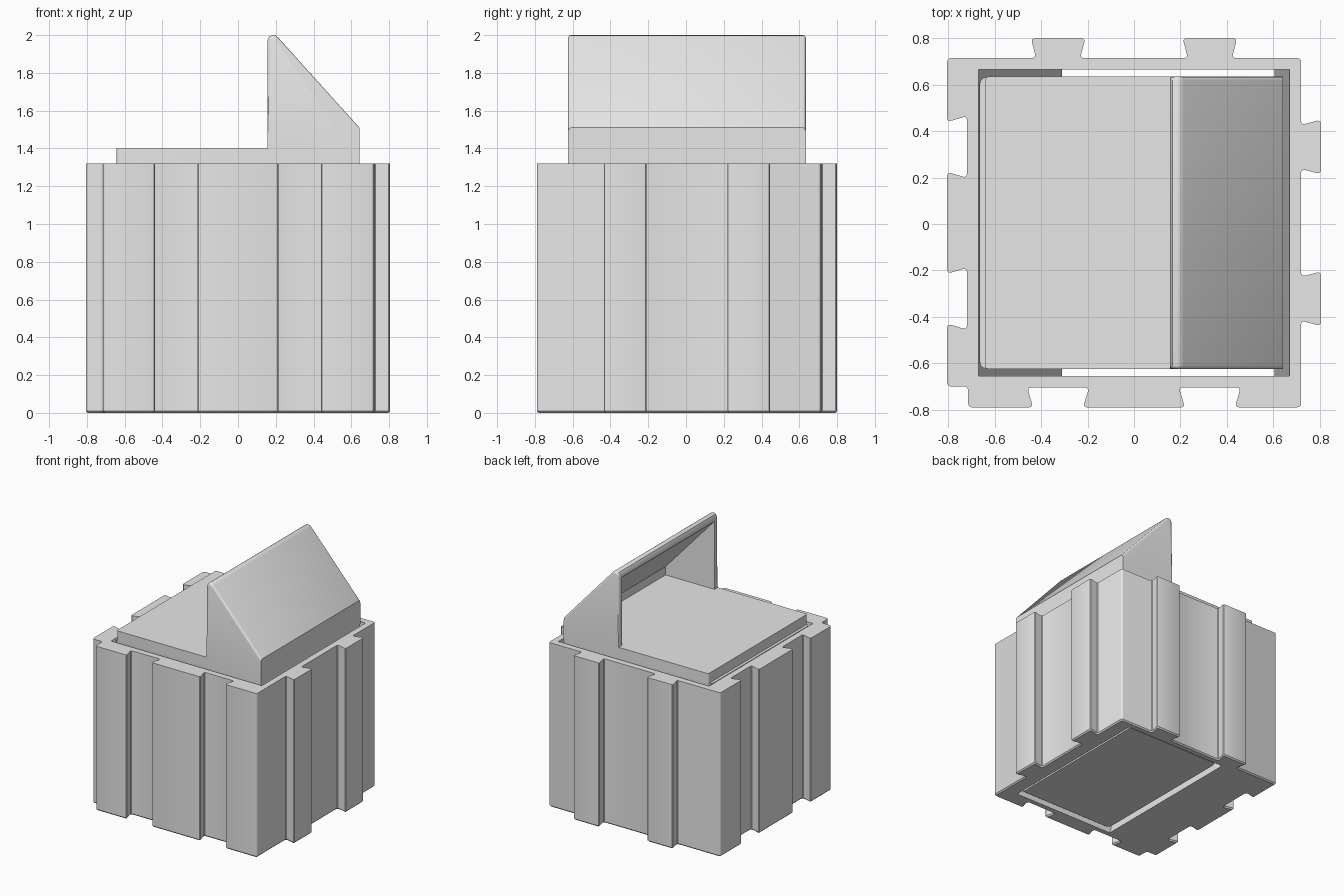
import bpy, bmesh
from mathutils import Vector

cube = bpy.data.objects.get("Cube")
if cube:
    bpy.data.objects.remove(cube, do_unlink=True)

grey = bpy.data.materials.new("plain_grey")
grey.use_nodes = True
grey.diffuse_color = (0.8, 0.8, 0.8, 1)
grey.node_tree.nodes["Principled BSDF"].inputs["Base Color"].default_value = (0.8, 0.8, 0.8, 1)

MID_Y = 0.005      # centre of the joints and the insert along y
RIM = 1.32         # top of the outer box
LID = 1.40         # top of the lid plate


def finish(name, bm):
    """Turn a bmesh into a named object."""
    bmesh.ops.recalc_face_normals(bm, faces=bm.faces)
    mesh = bpy.data.meshes.new(name)
    bm.to_mesh(mesh)
    bm.free()
    obj = bpy.data.objects.new(name, mesh)
    bpy.context.collection.objects.link(obj)
    mesh.materials.append(grey)
    return obj


def extrude(bm, points, offset):
    face = bm.faces.new([bm.verts.new(p) for p in points])
    result = bmesh.ops.extrude_face_region(bm, geom=[face])
    moved = [v for v in result["geom"] if isinstance(v, bmesh.types.BMVert)]
    bmesh.ops.translate(bm, verts=moved, vec=offset)


def prism(name, profile, half_width, rule=None, radius=0.0):
    """Extrude an xz profile along y and round the edges picked by the rule."""
    bm = bmesh.new()
    extrude(bm, [(x, MID_Y - half_width, z) for x, z in profile], (0, 2 * half_width, 0))
    if rule:
        edges = [e for e in bm.edges
                 if abs(e.verts[0].co.y - e.verts[1].co.y) < 0.001
                 and rule((e.verts[0].co + e.verts[1].co) / 2)]
        bmesh.ops.bevel(bm, geom=edges, offset=radius, segments=3, profile=0.5, affect='EDGES')
    return finish(name, bm)


def cut(obj, cutter):
    """Subtract the cutter and remove it."""
    mod = obj.modifiers.new("cut", 'BOOLEAN')
    mod.operation, mod.solver, mod.object = 'DIFFERENCE', 'EXACT', cutter
    bpy.context.view_layer.objects.active = obj
    bpy.ops.object.modifier_apply(modifier=mod.name)
    bpy.data.objects.remove(cutter, do_unlink=True)


def dovetails(centres, direction, neck, tip, depth):
    """Outline points of dovetails along one side; negative depth cuts a slot."""
    d = Vector(direction)
    out = Vector((d.y, -d.x))
    points = []
    for c in centres:
        c = Vector(c)
        points += [c - d * neck, c - d * tip + out * depth,
                   c + d * tip + out * depth, c + d * neck]
    return points


# Outer box: slots on the front and right-hand wall, matching tabs opposite
SPACING = 0.327
SLOT, TAB = (0.108, 0.133, -0.085), (0.095, 0.117, 0.085)
left, right, front, back = -0.805, 0.72, -0.79, 0.715
low, high = MID_Y - SPACING, MID_Y + SPACING
outline = [Vector((-0.715, front))]
outline += dovetails([(-SPACING, front), (SPACING, front)], (1, 0), *SLOT)
outline.append(Vector((right, front)))
outline += dovetails([(right, low), (right, high)], (0, 1), *TAB)
outline.append(Vector((right, back)))
outline += dovetails([(SPACING, back), (-SPACING, back)], (-1, 0), *TAB)
outline.append(Vector((left, back)))
outline += dovetails([(left, high), (left, low)], (0, -1), *SLOT)
outline += [Vector((left, -0.70)), Vector((-0.715, -0.70))]

flat = bmesh.new()
flat.faces.new([flat.verts.new((p.x, p.y, 0)) for p in outline])
bmesh.ops.bevel(flat, geom=flat.verts[:], offset=0.016, segments=3, profile=0.5, affect='VERTICES')
flat.faces.ensure_lookup_table()
rounded = [v.co.copy() for v in flat.faces[0].verts]
flat.free()

bm = bmesh.new()
extrude(bm, rounded, (0, 0, RIM))
bmesh.ops.recalc_face_normals(bm, faces=bm.faces)
base_edges = [e for e in bm.edges if all(v.co.z < 0.001 for v in e.verts)]
bmesh.ops.bevel(bm, geom=base_edges, offset=0.01, segments=1, affect='EDGES')
outer_box = finish("outer_box", bm)

# Tapered shaft through the box
shaft = prism("shaft_cutter", [(-0.307, -0.01), (0.604, -0.01), (0.671, RIM + 0.02),
                               (-0.676, RIM + 0.02)], 0.66)
cut(outer_box, shaft)

# Tapered insert standing in the shaft
insert = prism("insert_body", [(-0.275, 0.02), (0.57, 0.02), (0.643, RIM), (-0.665, RIM)],
               0.629, lambda m: m.x < -0.4 and 0.1 < m.z < RIM - 0.1, 0.03)

# Lid plate with a sloping hood that is open on one side
lid = prism("lid_and_hood",
            [(-0.643, RIM), (0.643, RIM), (0.643, 1.51), (0.213, 1.987), (0.2, 1.997),
             (0.183, 2.0), (0.165, 1.992), (0.155, 1.97), (0.155, LID), (-0.643, LID)],
            0.63, lambda m: m.z > 1.5 or m.x < -0.64, 0.016)
hollow = prism("hood_cutter", [(0.1, LID), (0.59, LID), (0.59, 1.467), (0.155, 1.947),
                               (0.1, 1.947)], 0.588)
cut(lid, hollow)

# Smooth the rounded edges only
bpy.ops.object.select_all(action='DESELECT')
for obj in (outer_box, insert, lid):
    obj.select_set(True)
bpy.context.view_layer.objects.active = outer_box
bpy.ops.object.shade_smooth_by_angle(angle=0.6)
